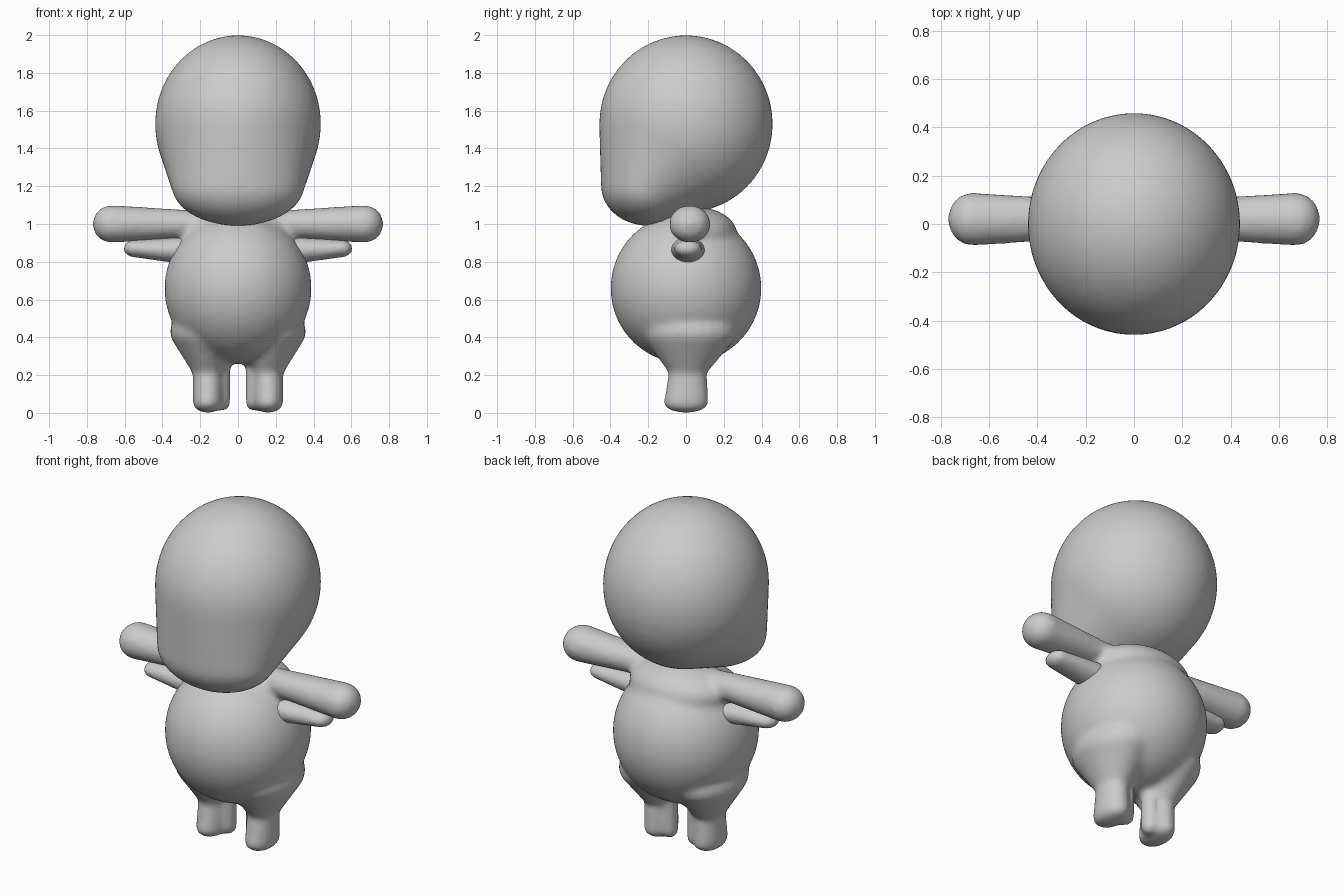
import bpy, bmesh
from mathutils import Matrix, Vector

old = bpy.data.objects.get("Cube")
if old:
    bpy.data.objects.remove(old, do_unlink=True)

grey = bpy.data.materials.new("plain grey")
grey.use_nodes = True
tone = (0.6, 0.6, 0.6, 1)
grey.diffuse_color = tone
grey.node_tree.nodes["Principled BSDF"].inputs["Base Color"].default_value = tone


def ellipsoid_points(centre, radii):
    """Return the surface points of one ellipsoid."""
    ball = bmesh.new()
    placement = Matrix.Translation(centre) @ Matrix.Diagonal(radii).to_4x4()
    bmesh.ops.create_icosphere(ball, subdivisions=4, radius=1, matrix=placement)
    points = [vert.co.copy() for vert in ball.verts]
    ball.free()
    return points


def add_wrapped(bm, *ellipsoids, side=1):
    """Wrap a tight convex skin around one or more ellipsoids, mirrored if side is -1."""
    verts = []
    for centre, radii in ellipsoids:
        mirrored = Vector((centre[0] * side, centre[1], centre[2]))
        verts += [bm.verts.new(point) for point in ellipsoid_points(mirrored, radii)]
    bmesh.ops.convex_hull(bm, input=verts)
    loose = [vert for vert in bm.verts if not vert.link_faces]
    bmesh.ops.delete(bm, geom=loose, context='VERTS')


def finish(name, bm, voxel, softening):
    """Fuse the overlapping shapes into one soft skin."""
    bmesh.ops.recalc_face_normals(bm, faces=bm.faces)
    mesh = bpy.data.meshes.new(name)
    bm.to_mesh(mesh)
    bm.free()
    mesh.materials.append(grey)
    obj = bpy.data.objects.new(name, mesh)
    bpy.context.collection.objects.link(obj)
    fuse = obj.modifiers.new("fuse", 'REMESH')
    fuse.mode = 'VOXEL'
    fuse.voxel_size = voxel
    fuse.use_smooth_shade = True
    soften = obj.modifiers.new("soften", 'SMOOTH')
    soften.factor = 0.5
    soften.iterations = softening


# Head: a round skull drawn down and forward into a wide muzzle
skull = ((0, 0, 1.53), (0.44, 0.46, 0.47))
muzzle = ((0, -0.2, 1.2), (0.35, 0.25, 0.21))
bm = bmesh.new()
add_wrapped(bm, skull, muzzle)
finish("head", bm, 0.02, 6)

# Body: belly and shoulders, with arms and legs fused on
belly = ((0, 0, 0.66), (0.39, 0.4, 0.4))
shoulders = ((0, 0.05, 0.95), (0.3, 0.22, 0.14))
arm_root = ((0.2, 0.02, 1), (0.1, 0.08, 0.07))
arm_tip = ((0.67, 0.02, 1), (0.1, 0.11, 0.1))
thigh = ((0.17, 0.02, 0.43), (0.19, 0.25, 0.13))
knee = ((0.16, 0.01, 0.22), (0.08, 0.1, 0.05))
foot = ((0.16, 0, 0.05), (0.08, 0.12, 0.05))
inner_knee = ((0.08, 0.03, 0.25), (0.04, 0.05, 0.05))
inner_foot = ((0.08, 0.03, 0.05), (0.04, 0.05, 0.04))
bm = bmesh.new()
add_wrapped(bm, belly)
add_wrapped(bm, shoulders)
for side in (1, -1):
    add_wrapped(bm, arm_root, arm_tip, side=side)
    add_wrapped(bm, thigh, knee, side=side)
    add_wrapped(bm, knee, foot, side=side)
    add_wrapped(bm, inner_knee, inner_foot, side=side)
finish("body_with_arms_and_legs", bm, 0.016, 12)

# Short fins tucked below the arms
fin_root = ((0.3, 0.01, 0.86), (0.08, 0.09, 0.07))
fin_tip = ((0.55, 0.01, 0.87), (0.055, 0.07, 0.045))
for side, label in ((1, "left"), (-1, "right")):
    bm = bmesh.new()
    add_wrapped(bm, fin_root, fin_tip, side=side)
    finish(label + "_fin", bm, 0.012, 4)
